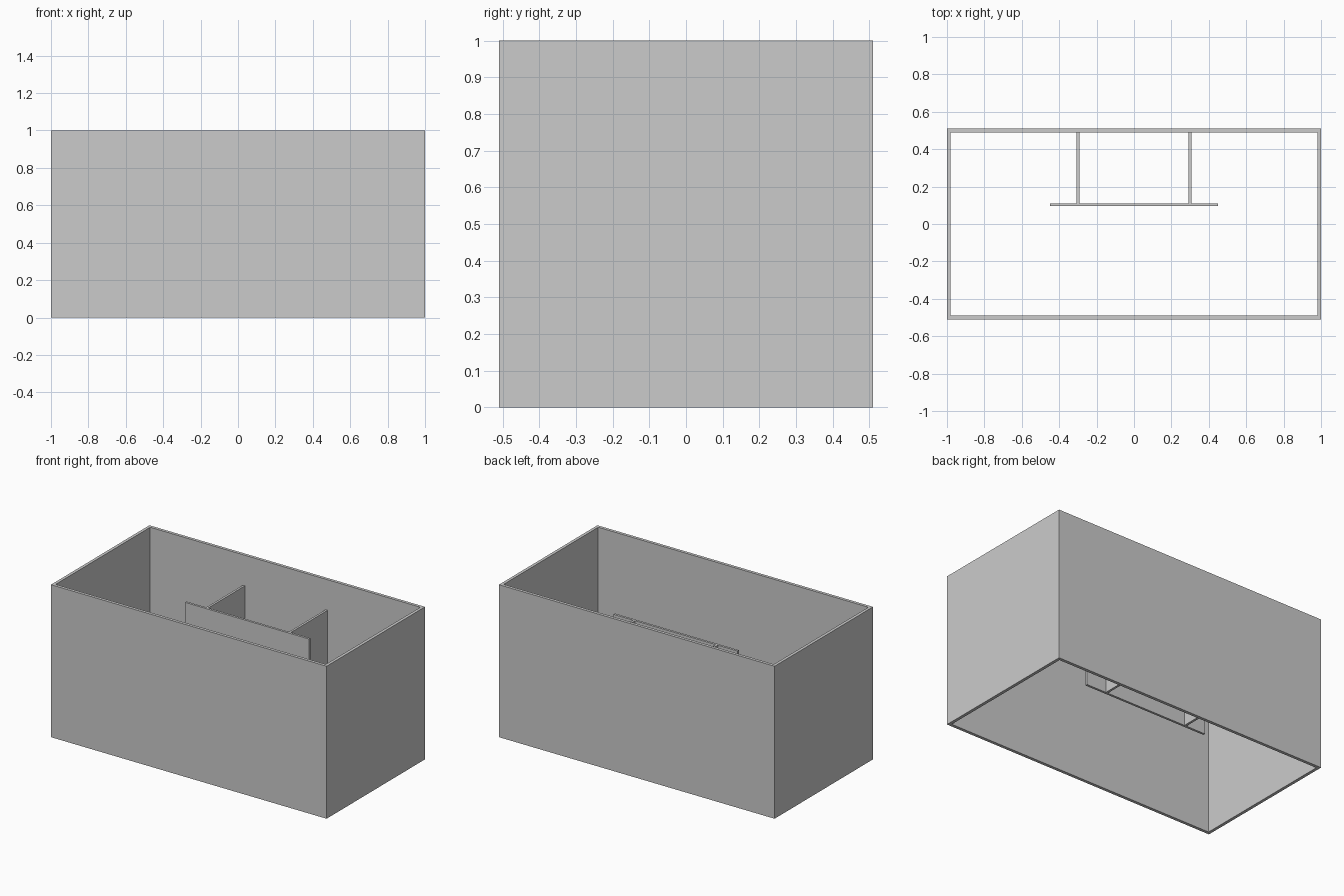
import bpy

if "Cube" in bpy.data.objects:
    bpy.data.objects.remove(bpy.data.objects["Cube"])


def box(name, x, y, z):
    """Box spanning the given (min, max) ranges."""
    bpy.ops.mesh.primitive_cube_add(size=1, location=[(a + b) / 2 for a, b in (x, y, z)])
    ob = bpy.context.object
    ob.name = name
    ob.scale = [b - a for a, b in (x, y, z)]
    bpy.ops.object.transform_apply(location=False, rotation=False, scale=True)
    return ob


# Outer enclosure, open at top and bottom
box("front_wall", (-1, 1), (-0.51, -0.49), (0, 1))
box("back_wall", (-1, 1), (0.49, 0.51), (0, 1))
for side, s in (("left", -1), ("right", 1)):
    box(side + "_wall", sorted((s * 0.98, s)), (-0.49, 0.49), (0, 1))
    # Upright bracket joining the inner panel to the back wall
    box(side + "_bracket", (s * 0.3 - 0.0075, s * 0.3 + 0.0075), (0.11, 0.49), (0.2, 0.8))

# Suspended inner panel
box("inner_panel", (-0.45, 0.45), (0.095, 0.11), (0.2, 0.8))
